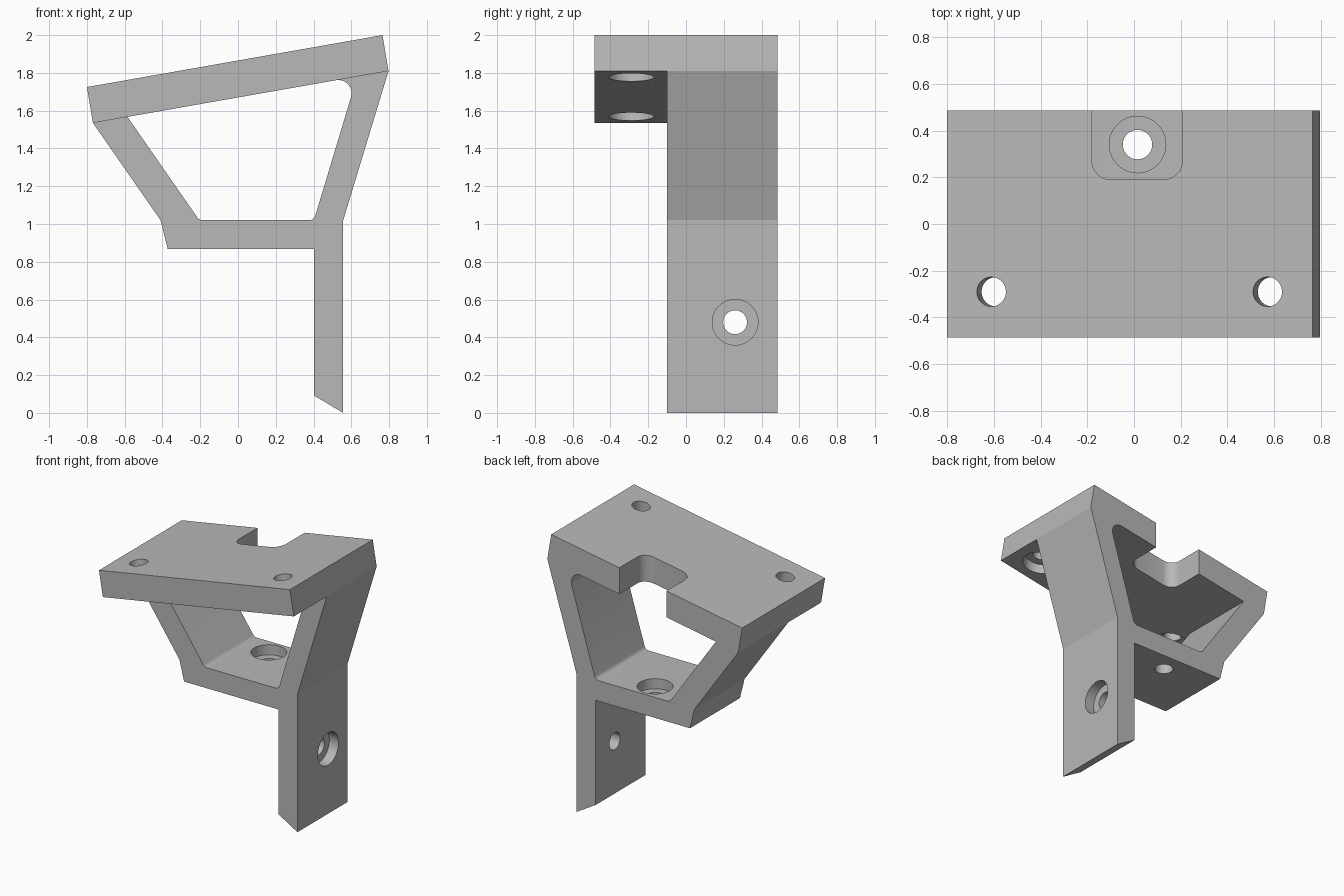
import bpy, bmesh
from math import radians, sin, cos, tan, pi
from mathutils import Vector

cube = bpy.data.objects.get("Cube")
if cube:
    bpy.data.objects.remove(cube, do_unlink=True)

GREY = (0.48, 0.48, 0.48, 1.0)
mat = bpy.data.materials.new("plain_grey")
mat.use_nodes = True
mat.diffuse_color = GREY
mat.node_tree.nodes["Principled BSDF"].inputs["Base Color"].default_value = GREY


def finish(name, bm):
    bmesh.ops.recalc_face_normals(bm, faces=bm.faces[:])
    mesh = bpy.data.meshes.new(name)
    bm.to_mesh(mesh)
    bm.free()
    mesh.materials.append(mat)
    obj = bpy.data.objects.new(name, mesh)
    bpy.context.collection.objects.link(obj)
    return obj


def rounded(points, steps=8):
    """Replace every (a, b, radius) corner with a tangent arc."""
    out = []
    for i, p in enumerate(points):
        corner = Vector(p[:2])
        if len(p) == 2:
            out.append(corner)
            continue
        u = (Vector(points[i - 1][:2]) - corner).normalized()
        v = (Vector(points[(i + 1) % len(points)][:2]) - corner).normalized()
        half = u.angle(v) / 2
        centre = corner + (u + v).normalized() * p[2] / sin(half)
        start = corner + u * p[2] / tan(half) - centre
        end = corner + v * p[2] / tan(half) - centre
        sweep = pi - 2 * half
        for k in range(steps + 1):
            t = k / steps
            out.append(centre + (start * sin((1 - t) * sweep)
                                 + end * sin(t * sweep)) / sin(sweep))
    return out


def prism(name, points, axis, low, high):
    bm = bmesh.new()
    place = (lambda p, d: (p.x, d, p.y)) if axis == "y" else (lambda p, d: (p.x, p.y, d))
    face = bm.faces.new([bm.verts.new(place(p, low)) for p in rounded(points)])
    ext = bmesh.ops.extrude_face_region(bm, geom=[face])
    shift = Vector(place(Vector((0, 0)), high - low))
    moved = [g for g in ext["geom"] if isinstance(g, bmesh.types.BMVert)]
    bmesh.ops.translate(bm, vec=shift, verts=moved)
    return finish(name, bm)


def screw_cutter(name, location, outward, wide, narrow, depth=0.075, sides=48):
    """Stepped cylinder: wide recess from the face, narrow hole beyond."""
    bm = bmesh.new()
    loops = []
    for r, h in ((wide, 0.1), (wide, -depth), (narrow, -depth), (narrow, -0.3)):
        loops.append([bm.verts.new((r * cos(2 * pi * k / sides),
                                    r * sin(2 * pi * k / sides), h))
                      for k in range(sides)])
    for a, b in zip(loops, loops[1:]):
        for k in range(sides):
            n = (k + 1) % sides
            bm.faces.new((a[k], a[n], b[n], b[k]))
    bm.faces.new(loops[0])
    bm.faces.new(loops[-1])
    obj = finish(name, bm)
    obj.rotation_euler = Vector(outward).to_track_quat("Z", "Y").to_euler()
    obj.location = location
    return obj


def combine(target, other, operation):
    bpy.context.view_layer.update()
    mod = target.modifiers.new(other.name, "BOOLEAN")
    mod.operation = operation
    mod.solver = "EXACT"
    mod.object = other
    bpy.context.view_layer.objects.active = target
    bpy.ops.object.modifier_apply(modifier=mod.name)
    bpy.data.objects.remove(other, do_unlink=True)


BACK = 0.485

# Sloping top plate
bracket = prism("mounting_bracket",
                [(-0.8, 1.725), (0.765, 2.0), (0.797, 1.81), (-0.768, 1.535)],
                "y", -BACK, BACK)

# Struts, crossbar and leg in one outline, ends sunk into the plate
frame = prism("support_frame",
              [(-0.768, 1.535), (-0.41, 1.02), (-0.372, 0.868), (0.402, 0.868),
               (0.402, 0.092), (0.557, 0.0), (0.557, 1.02), (0.797, 1.81),
               (0.70, 1.9), (0.50, 1.85), (0.50, 1.758), (0.631, 1.781, 0.07),
               (0.402, 1.02, 0.035), (-0.205, 1.02, 0.035), (-0.585, 1.567),
               (-0.6, 1.62), (-0.70, 1.62)],
              "y", -0.1, BACK)
combine(bracket, frame, "UNION")

# Rounded notch in the back edge of the plate
notch = prism("notch_cutter",
              [(-0.18, 0.7), (-0.18, 0.19, 0.08), (0.207, 0.19, 0.08), (0.207, 0.7)],
              "z", 1.5, 2.3)
combine(bracket, notch, "DIFFERENCE")

# Screw holes: two under the plate, one in the crossbar, one in the leg
tilt = radians(10)
under = (sin(tilt), 0, -cos(tilt))
for label, loc, outward in (
        ("right_plate", (-0.577, -0.29, 1.569), under),
        ("left_plate", (0.605, -0.29, 1.776), under),
        ("crossbar", (0.015, 0.34, 1.02), (0, 0, 1)),
        ("leg", (0.557, 0.26, 0.48), (1, 0, 0))):
    cutter = screw_cutter(label + "_hole_cutter", loc, outward, 0.121, 0.063)
    combine(bracket, cutter, "DIFFERENCE")

# Smooth the fillets and bores, keep edges sharp
bpy.ops.object.select_all(action="DESELECT")
bracket.select_set(True)
bpy.context.view_layer.objects.active = bracket
bpy.ops.object.shade_smooth_by_angle(angle=radians(16))
